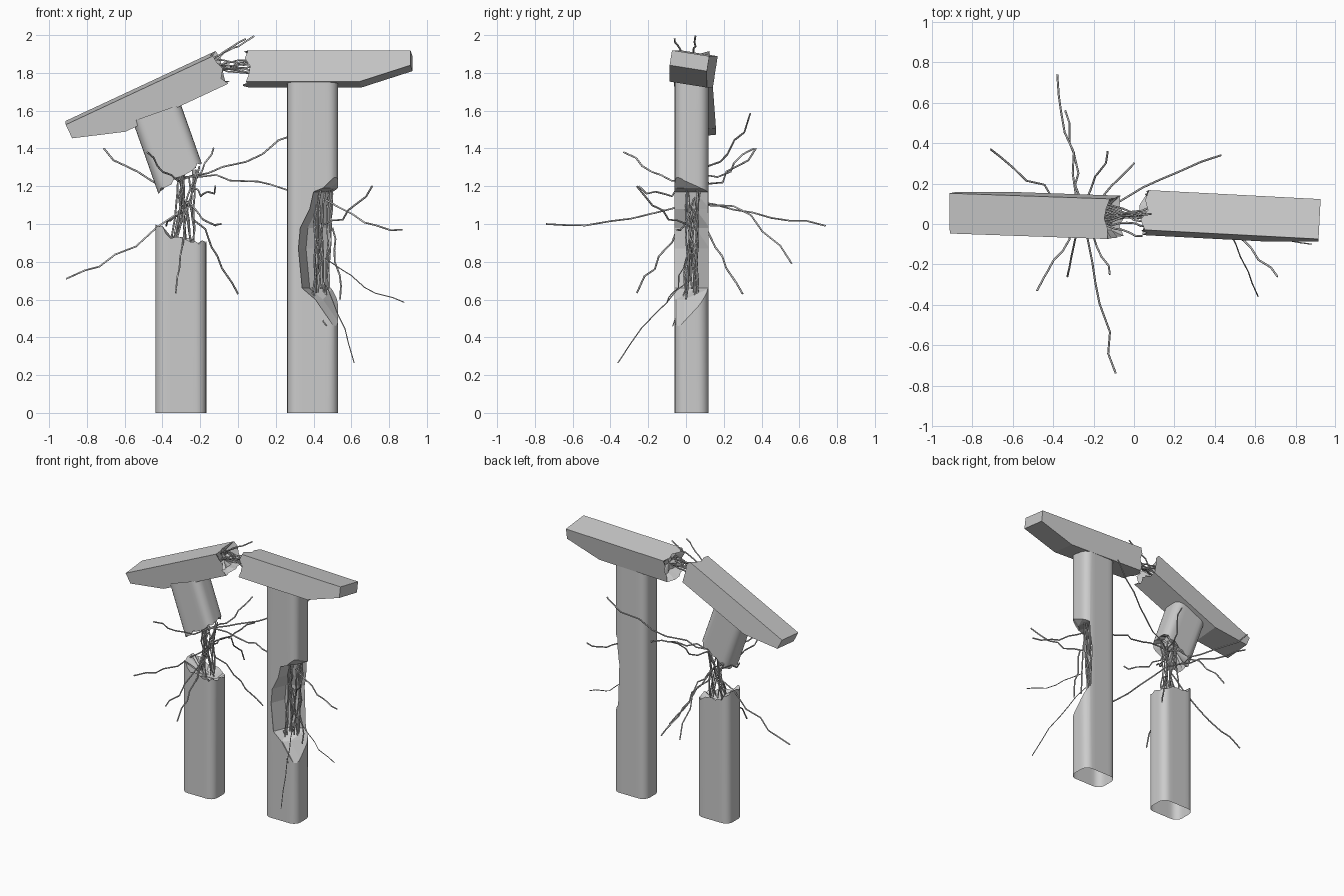
import bpy, bmesh, math, random
from mathutils import Matrix, Vector

if "Cube" in bpy.data.objects:
    bpy.data.objects.remove(bpy.data.objects["Cube"])

random.seed(4)
R = math.radians


def finish(bm, name, matrix=None, smooth=False):
    bmesh.ops.recalc_face_normals(bm, faces=bm.faces)
    me = bpy.data.meshes.new(name)
    bm.to_mesh(me)
    bm.free()
    ob = bpy.data.objects.new(name, me)
    bpy.context.collection.objects.link(ob)
    if matrix:
        ob.matrix_world = matrix
    if smooth:
        bpy.ops.object.select_all(action='DESELECT')
        ob.select_set(True)
        bpy.context.view_layer.objects.active = ob
        bpy.ops.object.shade_smooth_by_angle(angle=R(32))
    return ob


def place(loc, rz=0, ry=0, rx=0):
    return (Matrix.Translation(loc) @ Matrix.Rotation(R(rz), 4, 'Z')
            @ Matrix.Rotation(R(ry), 4, 'Y') @ Matrix.Rotation(R(rx), 4, 'X'))


def bridge(bm, a, b):
    n = len(a)
    for i in range(n):
        bm.faces.new((a[i], a[(i + 1) % n], b[(i + 1) % n], b[i]))


def fan(bm, ring, co):
    c = bm.verts.new(co)
    for i in range(len(ring)):
        bm.faces.new((ring[i], ring[(i + 1) % len(ring)], c))


def section(hx=0.135, hy=0.09, r=0.055, n=5):
    """Rounded rectangle with extra points along the flat sides."""
    pts = []
    for k, (sx, sy) in enumerate(((1, 1), (-1, 1), (-1, -1), (1, -1))):
        for i in range(n + 1):
            a = R(90 * k + 90 * i / n)
            pts.append(Vector((sx * (hx - r) + r * math.cos(a), sy * (hy - r) + r * math.sin(a))))
    out = []
    for i, p in enumerate(pts):
        q = pts[(i + 1) % len(pts)]
        m = max(1, round((q - p).length / 0.025))
        out += [p.lerp(q, j / m) for j in range(m)]
    return out


def shaft(name, low, high, matrix, break_top=False, break_low=False, closed=False):
    """Column piece; low and high give end heights; broken ends get a ragged hollow."""
    bm = bmesh.new()
    pts = section()
    a, b = [[bm.verts.new((p.x, p.y, f(p))) for p in pts] for f in (low, high)]
    bridge(bm, a, b)
    for ring, broken, s in ((a, break_low, 1), (b, break_top, -1)):
        if broken:
            inner = [bm.verts.new((v.co.x * 0.6, v.co.y * 0.6, v.co.z + s * (0.04 + random.uniform(-.012, .012))))
                     for v in ring]
            bridge(bm, ring, inner)
            fan(bm, inner, (0, 0, sum(v.co.z for v in inner) / len(inner) + s * 0.02))
        elif closed:
            bm.faces.new(ring)
    return finish(bm, name, matrix, True)


# Columns
def ragged_top(p):
    return 0.93 - 0.2 * p.x + (0.035 if p.x < -.08 else 0) + random.uniform(-.02, .008)


shaft("left_column", lambda p: 0, ragged_top, place((-.303, .03, 0)), break_top=True)
shaft("left_column_upper_stub", lambda p: 0.27 * p.x + random.uniform(-.012, .012), lambda p: 0.36,
      place((-.31, .03, 1.25), ry=-19.5), break_low=True)
column = shaft("right_column", lambda p: 0, lambda p: 1.76, place((.395, .03, 0)), closed=True)

# Torn hollow in the right column: height, front edge x, back edge x
rows = [(.44, .52, .58), (.60, .41, .55), (.66, .34, .50), (.87, .32, .49),
        (.98, .33, .485), (1.08, .38, .50), (1.17, .40, .505), (1.19, .45, .55), (1.27, .53, .60)]
bm = bmesh.new()
rings = []
for z, xf, xr in rows:
    through = xr < .52
    plan = [(xf, -.3), (xf, -.052), (xf + .04, .05 if through else -.01),
            (xr, .125), (xr, .3), (1, .3), (1, -.3)]
    rings.append([bm.verts.new((x, y, z)) for x, y in plan])
for a, b in zip(rings, rings[1:]):
    bridge(bm, a, b)
bm.faces.new(rings[0])
bm.faces.new(rings[-1])
bmesh.ops.triangulate(bm, faces=bm.faces)
cutter = finish(bm, "hollow_cutter")
mod = column.modifiers.new("hollow", 'BOOLEAN')
mod.operation, mod.solver, mod.object = 'DIFFERENCE', 'EXACT', cutter
bpy.context.view_layer.objects.active = column
bpy.ops.object.modifier_move_to_index(modifier="hollow", index=0)
bpy.ops.object.modifier_apply(modifier="hollow")
bpy.data.objects.remove(cutter)
bm = bmesh.new()
bm.from_mesh(column.data)
base = [f for f in bm.faces if all(v.co.z < 1e-4 for v in f.verts)]
bmesh.ops.delete(bm, geom=base, context='FACES')
bm.to_mesh(column.data)
bm.free()


# Crossbeam halves
def beam(name, side, matrix, hy=0.1, full=0.168):
    bm = bmesh.new()

    def ring(x, h, jag=0):
        c = [Vector(p) for p in ((hy, 0), (-hy, 0), (-hy, -h), (hy, -h))]
        out = []
        for i in range(4):
            for j in range(4):
                p = c[i].lerp(c[(i + 1) % 4], j / 4)
                out.append(bm.verts.new((side * (x + random.uniform(-jag, jag)), p.x, p.y)))
        return out
    end, knee, torn = ring(.87, .08), ring(.60, full), ring(0, full, .025)
    bridge(bm, end, knee)
    bridge(bm, knee, torn)
    bm.faces.new(end)
    mid = -full / 2
    inner = [bm.verts.new((side * random.uniform(.03, .07), v.co.y * .65, mid + (v.co.z - mid) * .65))
             for v in torn]
    bridge(bm, torn, inner)
    fan(bm, inner, (side * .06, 0, mid))
    return finish(bm, name, matrix)


beam("right_crossbeam", 1, place((.05, .07, 1.904), rz=-3, rx=-9))
beam("left_crossbeam", -1, place((-.125, .025, 1.903), rz=-2, ry=-25, rx=6))


# Reinforcing bars
def bars(name, paths, r=0.005):
    cu = bpy.data.curves.new(name, 'CURVE')
    cu.dimensions = '3D'
    cu.bevel_depth, cu.bevel_resolution, cu.use_fill_caps = r, 1, True
    for path in paths:
        sp = cu.splines.new('POLY')
        sp.points.add(len(path) - 1)
        for p, co in zip(sp.points, path):
            p.co = (*co, 1)
    bpy.context.collection.objects.link(bpy.data.objects.new(name, cu))


def bent(p, q, sag=0, steps=6, wob=0.012):
    """Kinked bar from p to q; the exact ends are kept."""
    p, q = Vector(p), Vector(q)
    out = []
    for i in range(steps + 1):
        t = i / steps
        w = wob if 0 < i < steps else 0
        out.append(p.lerp(q, t) + Vector([random.uniform(-w, w) for _ in range(3)])
                   + Vector((0, 0, sag * math.sin(math.pi * t))))
    return out


def bundle(a, b, spread, count):
    """Roughly parallel bent bars from a to b."""
    def near(e):
        return [c + random.uniform(-s, s) for c, s in zip(e, spread)]
    return [bent(near(a), near(b), wob=.009) for _ in range(count)]


bars("left_column_bars", bundle((-.29, .03, .90), (-.265, .03, 1.29), (.07, .05, .02), 12))
bars("right_column_bars", bundle((.43, .02, .63), (.45, .03, 1.18), (.055, .05, .03), 10))
bars("crossbeam_bars", bundle((-.15, .05, 1.83), (.08, .06, 1.84), (.02, .07, .05), 9)
     + [bent((-.15, .02, 1.85), (.085, .05, 1.995)), bent((-.15, 0, 1.86), (.04, -.06, 1.98))])

# Splayed bars: tip x, y, z and sag, all bursting from the left break
tips = [(-.91, .05, .71, -.05), (-.71, .37, 1.4, -.08), (.43, .34, 1.585, -.08), (.26, .05, 1.18, .02),
        (-.48, -.33, 1.38, -.06), (-.33, -.26, .635, 0), (-.09, -.74, 1.0, -.05), (-.38, .74, .99, 0),
        (-.34, .56, .79, .1), (-.13, .36, 1.4, -.05), (0, .3, .63, -.03), (-.12, -.25, 1.2, -.07)]
bars("left_splayed_bars", [bent((-.26, .04, 1.25 if z > 1.1 else 1.12), (x, y, z), s, 7, .02)
                           for x, y, z, s in tips])
bars("right_splayed_bars", [bent((.46, 0, 1.0), (.71, -.26, 1.2), -.04), bent((.46, .04, 1.13), (.87, -.05, .97), -.04),
                            bent((.5, .02, .98), (.54, 0, .6))])
bars("right_thin_bars", [bent((.46, 0, .82), (.88, -.1, .585), -.03), bent((.45, .02, .7), (.615, -.36, .265), .04),
                         bent((.38, 0, .66), (.47, -.07, .46))], .003)
